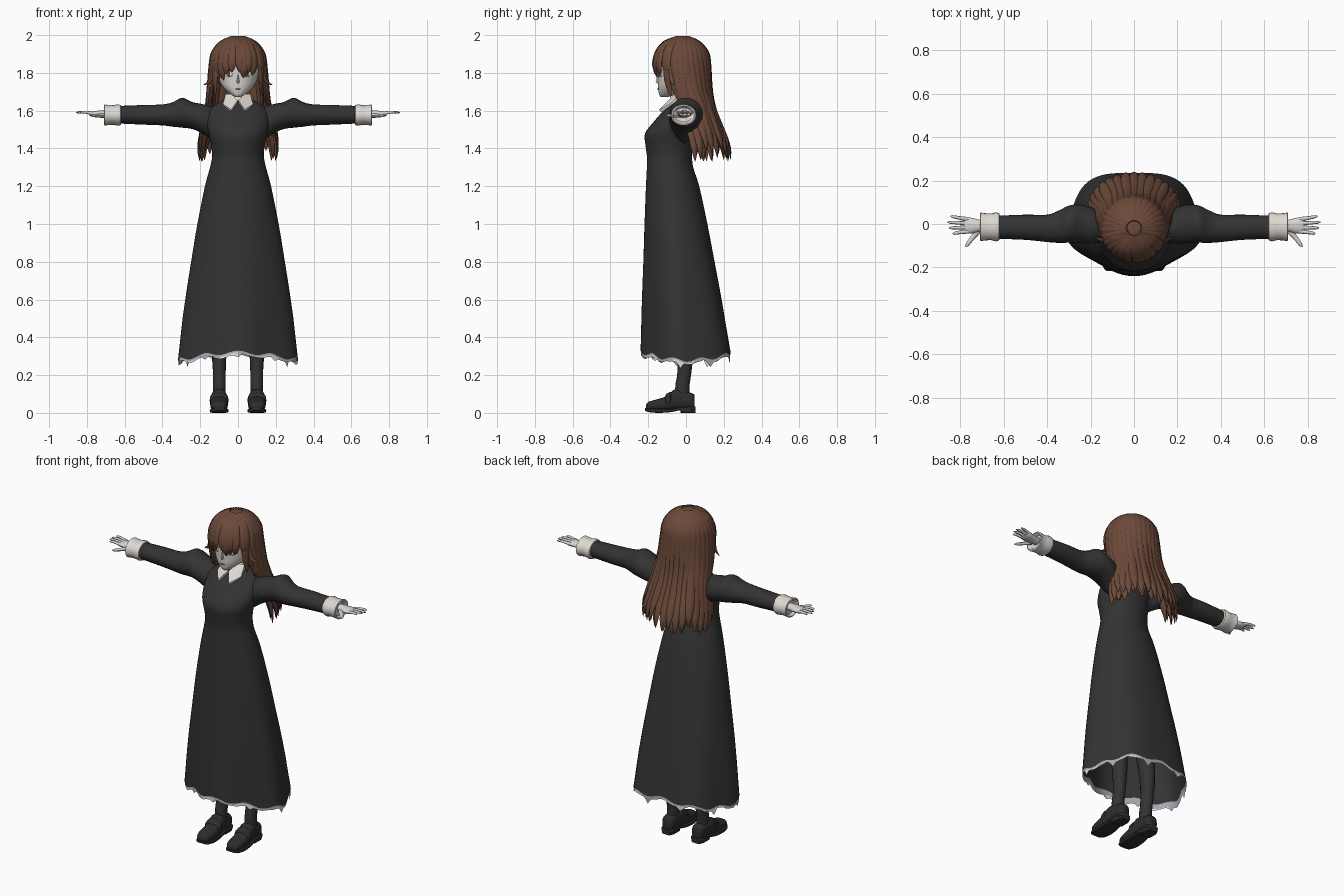
import bpy, bmesh, math, random
from mathutils import Vector as V, Matrix

random.seed(4)
if "Cube" in bpy.data.objects:
    bpy.data.objects.remove(bpy.data.objects["Cube"])


def material(name, *rgb):
    m = bpy.data.materials.new(name)
    m.use_nodes = True
    m.diffuse_color = (*rgb, 1)
    m.node_tree.nodes["Principled BSDF"].inputs["Base Color"].default_value = (*rgb, 1)
    return m


BLACK = material("black cloth", .033, .033, .033)
LEATHER = material("dark leather", .026, .026, .027)
SKIN = material("pale skin", .68, .65, .63)
BROWN = material("brown hair", .15, .068, .042)
WHITE = material("white cloth", .74, .69, .65)
LILAC = material("lilac lining", .40, .38, .46)
EYE = material("eye brown", .12, .05, .03)
LIPS = material("lips", .4, .2, .18)


def finish(name, bm, *mats, mirror=False):
    bmesh.ops.recalc_face_normals(bm, faces=bm.faces)
    me = bpy.data.meshes.new(name)
    bm.to_mesh(me)
    bm.free()
    ob = bpy.data.objects.new(name, me)
    bpy.context.collection.objects.link(ob)
    for m in mats:
        me.materials.append(m)
    bpy.ops.object.select_all(action="DESELECT")
    ob.select_set(True)
    bpy.context.view_layer.objects.active = ob
    bpy.ops.object.shade_smooth_by_angle(angle=math.radians(50))
    if mirror:
        ob.modifiers.new("Mirror", "MIRROR").use_mirror_merge = False
    return ob


def smooth(rows, k=4):
    """Catmull-Rom interpolation of tuples."""
    out = []
    for i in range(len(rows) - 1):
        a, b, c, d = rows[max(i - 1, 0)], rows[i], rows[i + 1], rows[min(i + 2, len(rows) - 1)]
        for j in range(k):
            t = j / k
            out.append(tuple(q + t * (r - p) / 2 + t * t * (2 * p - 5 * q + 4 * r - s) / 2
                             + t ** 3 * (3 * q - p - 3 * r + s) / 2 for p, q, r, s in zip(a, b, c, d)))
    return out + [tuple(rows[-1])]


def ring(c, u, v, n=20, power=1):
    """Ellipse, or a boxier shape for power below 1."""
    f = lambda w: math.copysign(abs(w) ** power, w)
    return [V(c) + V(u) * f(math.cos(i * math.tau / n)) + V(v) * f(math.sin(i * math.tau / n)) for i in range(n)]


def loft(bm, rings, caps=True):
    vs = [[bm.verts.new(p) for p in r] for r in rings]
    faces = []
    for a, b in zip(vs, vs[1:]):
        for i in range(len(a)):
            j = (i + 1) % len(a)
            faces.append(bm.faces.new((a[i], a[j], b[j], b[i])))
    if caps:
        bm.faces.new(vs[0])
        bm.faces.new(vs[-1])
    return faces


def tube(bm, pts, width, thick, out, shape, n=8):
    """Flattened strand along a smoothed path."""
    pts = [V(p) for p in smooth(pts, 3)]
    rings = []
    for i, p in enumerate(pts):
        tan = (pts[min(i + 1, len(pts) - 1)] - pts[max(i - 1, 0)]).normalized()
        side = tan.cross(out(p)).normalized()
        s = shape(i / (len(pts) - 1))
        rings.append(ring(p, side * width * s, side.cross(tan) * thick * s, n))
    loft(bm, rings)


# Dress: one loft from hem to neck with folds that fade towards the waist
def dress_ring(row, scale=1, n=80, drop=lambda i: 0):
    z, rx, yf, yb = row
    fold = .045 * min(max((1.2 - z) / .9, 0), 1)
    low = min(max((.5 - z) / .18, 0), 1)
    pts = []
    for i in range(n):
        t = i * math.tau / n
        m = scale * (1 + fold * math.cos(5 * t))
        dz = low * (-.04 * math.sin(t) ** 2 + .01 * math.cos(10 * t))
        pts.append(V((rx * m * math.sin(t), (yf + yb) / 2 - (yb - yf) / 2 * m * math.cos(t), z + dz + drop(i))))
    return pts


HEM = (.32, .312, -.23, .245)
dress_rows = [HEM, (.6, .277, -.227, .195), (.8, .247, -.222, .155), (1, .215, -.218, .115),
              (1.2, .175, -.212, .07), (1.3, .148, -.207, .038), (1.36, .137, -.207, .032),
              (1.42, .142, -.215, .032), (1.48, .155, -.217, .036), (1.54, .165, -.172, .045),
              (1.6, .155, -.12, .05), (1.64, .11, -.085, .05), (1.67, .05, -.06, .035)]
bm = bmesh.new()
loft(bm, [dress_ring(r) for r in smooth(dress_rows, 3)], caps=False)
finish("dress", bm, BLACK)

# Petticoat edge: ragged strip in two colours under the hem
jag = [-.012 - (random.uniform(.02, .035) if i % 9 == 0 else random.uniform(0, .01)) for i in range(80)]
bm = bmesh.new()
strip = loft(bm, [dress_ring(HEM, .985, drop=lambda i: .02), dress_ring(HEM, .99, drop=lambda i: -.008),
                  dress_ring(HEM, .995, drop=lambda i: jag[i])], caps=False)
for i, f in enumerate(strip):
    f.material_index = int(i < 80 or (i // 6) % 2 == 1)
finish("petticoat_edge", bm, WHITE, LILAC)

# Sleeves with a puffed shoulder: x, y, half depth, top, bottom
sleeve_rows = [(.1, -.02, .05, 1.61, 1.42), (.18, -.01, .08, 1.633, 1.475), (.24, .0, .088, 1.645, 1.502),
               (.295, .0, .086, 1.668, 1.51), (.345, -.012, .075, 1.645, 1.515), (.4, -.02, .063, 1.633, 1.522),
               (.5, -.015, .058, 1.63, 1.526), (.63, -.015, .053, 1.625, 1.532)]
bm = bmesh.new()
loft(bm, [ring((x, y, (t + b) / 2), (0, d, 0), (0, 0, (t - b) / 2), 24) for x, y, d, t, b in smooth(sleeve_rows)])
finish("sleeves", bm, BLACK, mirror=True)

# Cuffs: softly bulging bands with a rolled-in opening
bm = bmesh.new()
loft(bm, [ring((x, -.013, 1.577), (0, r, 0), (0, 0, r * .85), 24)
          for x, r in [(.618, .05), (.621, .062), (.635, .067), (.66, .061), (.69, .063), (.707, .066), (.71, .058), (.695, .045)]])
finish("cuffs", bm, WHITE, mirror=True)

# Hands
bm = bmesh.new()
palm = [(.68, -.01, .026, .022), (.715, -.008, .028, .021), (.745, -.008, .036, .018),
        (.775, -.006, .037, .014), (.787, -.006, .032, .009)]
loft(bm, [ring((x, y, 1.582), (0, d, 0), (0, 0, h), 14) for x, y, d, h in smooth(palm, 3)])
up = lambda p: V((0, 0, 1))
digit = lambda s: 1 - .45 * s if s < .99 else .25
for y, spread, tip in [(.022, .036, .845), (.003, .008, .858), (-.016, -.018, .852), (-.034, -.045, .835)]:
    tube(bm, [(.765, y, 1.584), (.81, (y + spread) / 2, 1.592), (tip, spread, 1.59)], .0105, .0095, up, digit)
tube(bm, [(.715, -.03, 1.575), (.745, -.065, 1.573), (.775, -.105, 1.575)], .014, .012, up, digit)
finish("hands", bm, SKIN, mirror=True)

# Legs in stockings
bm = bmesh.new()
leg_rows = [(.05, .1, -.01, .03), (.13, .099, -.02, .034), (.22, .099, -.008, .034), (.36, .1, -.005, .042),
            (.6, .095, -.03, .055), (.95, .08, -.06, .07)]
loft(bm, [ring((x, y, z), (r, 0, 0), (0, r * 1.1, 0), 16) for z, x, y, r in smooth(leg_rows, 3)])
finish("stockings", bm, BLACK, mirror=True)


# Shoes: upper, sole, heel and strap, lofted along y as y, half width, bottom, top
def along_y(bm, rows, power, k=3):
    loft(bm, [ring((.1, y, (b + t) / 2), (w, 0, 0), (0, 0, (t - b) / 2), 16, power) for y, w, b, t in smooth(rows, k)])


bm = bmesh.new()
along_y(bm, [(-.212, .022, .02, .042), (-.2, .036, .016, .058), (-.16, .046, .012, .07), (-.1, .047, .012, .09),
             (-.06, .043, .015, .125), (-.01, .039, .02, .115), (.03, .037, .02, .105), (.046, .026, .025, .095)], .75)
along_y(bm, [(-.217, .025, .012, .026), (-.2, .041, .005, .024), (-.15, .05, 0, .022), (-.08, .047, .004, .022),
             (-.03, .041, .014, .03), (.03, .041, .014, .034), (.05, .03, .014, .034)], .4)
along_y(bm, [(-.03, .04, 0, .025), (.025, .04, 0, .025), (.05, .028, 0, .025)], .4, 1)
along_y(bm, [(-.11, .044, .03, .09), (-.105, .05, .026, .1), (-.085, .05, .026, .11), (-.08, .044, .03, .11)], .8, 1)
finish("shoes", bm, LEATHER, mirror=True)

# Head, nose and neck
bm = bmesh.new()
head = [(1.672, .012, -.132, -.1), (1.685, .036, -.142, -.06), (1.72, .076, -.148, .0), (1.76, .1, -.149, .05),
        (1.82, .113, -.15, .08), (1.88, .113, -.145, .09), (1.94, .08, -.1, .06)]
loft(bm, [ring((0, (f + b) / 2, z), (w, 0, 0), (0, (b - f) / 2, 0), 28) for z, w, f, b in smooth(head)])
loft(bm, [ring((0, -.143 - d, z), (w, 0, 0), (0, .012, 0), 10)
          for z, w, d in [(1.79, .003, 0), (1.765, .006, .004), (1.752, .008, .006), (1.745, .003, 0)]])
loft(bm, [ring((0, y, z), (.042, 0, 0), (0, .042, 0), 16) for z, y in [(1.62, -.01), (1.73, -.025)]])
finish("head", bm, SKIN)


def face_plate(bm, x, z, w, h, proud=0, tilt=0):
    y = -.035 - .115 * math.sqrt(1 - (x / .11) ** 2) - proud
    mat = Matrix.Translation((x, y, z)) @ Matrix.Rotation(x * 9, 4, "Z") @ Matrix.Rotation(tilt, 4, "Y")
    bmesh.ops.create_uvsphere(bm, u_segments=14, v_segments=8, radius=1, matrix=mat @ Matrix.Diagonal((w, .0045, h, 1)))


# Painted face: eyes, irises with lashes, mouth
bm = bmesh.new()
face_plate(bm, .05, 1.795, .025, .017)
finish("eye_whites", bm, WHITE, mirror=True)
bm = bmesh.new()
face_plate(bm, .048, 1.795, .010, .015, .002)
face_plate(bm, .05, 1.813, .028, .0035, .002, .12)
face_plate(bm, .05, 1.84, .026, .0025, .001, .15)
finish("irises_and_lashes", bm, EYE, mirror=True)
bm = bmesh.new()
face_plate(bm, 0, 1.715, .015, .0025, -.001)
finish("mouth", bm, LIPS)

# Collar: neck band and two pointed flaps
bm = bmesh.new()
loft(bm, [ring((0, -.012, z), (r, 0, 0), (0, r, 0), 24) for z, r in [(1.64, .066), (1.685, .05), (1.69, .046), (1.65, .044)]], caps=False)
finish("collar_band", bm, WHITE)
bm = bmesh.new()
flap = [V(p) for p in ((.003, -.095, 1.652), (.036, -.142, 1.605), (.08, -.085, 1.635), (.066, -.03, 1.688), (.03, -.06, 1.69))]
loft(bm, [flap, [p + V((0, .012, -.012)) for p in flap]])
finish("collar_flaps", bm, WHITE, mirror=True)

# Hair: cap, hanging back locks, fringe and side locks
CROWN = V((0, -.022, 1.845))
hang_rows = [(1.84, .143, -.022, .143), (1.7, .155, .005, .125), (1.6, .165, .045, .105),
             (1.5, .185, .062, .125), (1.4, .205, .08, .148), (1.33, .205, .085, .152)]
outward = lambda p: (p - V((0, CROWN.y, min(p.z, CROWN.z)))).normalized()
strand = lambda s: (.55 + .45 * min(s * 4, 1)) * (1 if s < .75 else max(1 - ((s - .75) / .25) ** 1.6, .04))


def scalp(az, polar, k=1):
    a, p = math.radians(az), math.radians(polar)
    return CROWN + V((.143 * k * math.cos(a) * math.sin(p), .145 * k * math.sin(a) * math.sin(p), .148 * k * math.cos(p)))


bm = bmesh.new()
bmesh.ops.create_uvsphere(bm, u_segments=32, v_segments=20, radius=1,
                          matrix=Matrix.Translation(CROWN) @ Matrix.Diagonal((.14, .142, .148, 1)))
front = [f for f in bm.faces if f.calc_center_median().z < 1.85 and f.calc_center_median().y < -.02]
bmesh.ops.delete(bm, geom=front, context="FACES")
finish("hair_cap", bm, BROWN)

bm = bmesh.new()
for count, k, wide in [(19, 1, .027), (13, .92, .036)]:
    for i in range(count):
        az = -14 + 208 * i / (count - 1)
        a = math.radians(az)
        end = random.uniform(0, .06)
        path = [scalp(az, p, k) for p in (14, 40, 66)]
        for j, (z, rx, yc, ry) in enumerate(hang_rows):
            path.append(V((rx * k * math.cos(a), yc + ry * k * math.sin(a), z + end * j / 5)))
        tube(bm, path, wide, .013, outward, strand)
finish("back_hair", bm, BROWN)

bm = bmesh.new()
for i in range(13):
    az = -166 + 152 * i / 12
    tip = 112 + 10 * abs(i - 6) / 6 + random.uniform(-8, 7)
    sway = random.uniform(-7, 7)
    path = [scalp(az + sway * s, 12 + (tip - 12) * s, 1 + .03 * s) for s in (0, .3, .55, .8, 1)]
    tube(bm, path, .024, .010, outward, strand)
finish("fringe", bm, BROWN)

bm = bmesh.new()
for az, ends in [(-32, ((.122, -.095, 1.76), (.118, -.08, 1.67))), (-18, ((.14, -.06, 1.74), (.135, -.03, 1.63))),
                 (-5, ((.15, -.03, 1.72), (.15, .01, 1.58))), (-25, ((.145, -.075, 1.76), (.185, -.06, 1.735)))]:
    path = [scalp(az, p) for p in (15, 45, 75, 95)] + [V(e) for e in ends]
    tube(bm, path, .012 if ends[1][0] > .18 else .025, .009, outward, strand)
finish("side_locks", bm, BROWN, mirror=True)
